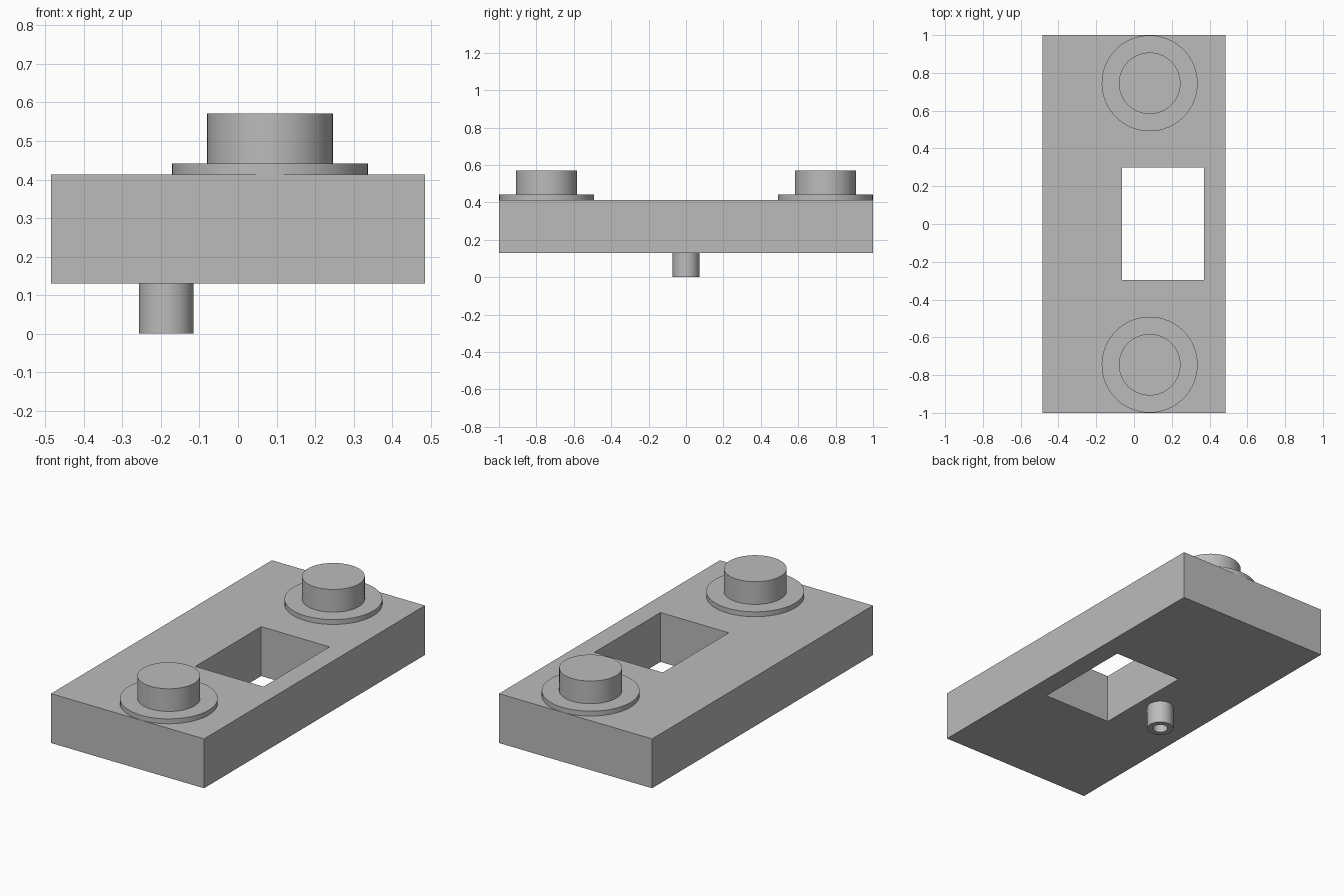
import bpy, bmesh, math
from mathutils import Vector

if "Cube" in bpy.data.objects:
    bpy.data.objects.remove(bpy.data.objects["Cube"], do_unlink=True)

grey = bpy.data.materials.new("plain_grey")
grey.use_nodes = True
colour = (0.5, 0.5, 0.5, 1)
grey.diffuse_color = colour
grey.node_tree.nodes["Principled BSDF"].inputs["Base Color"].default_value = colour

BOTTOM, TOP = 0.13, 0.413


def finish(name, bm, smooth=False):
    bmesh.ops.recalc_face_normals(bm, faces=bm.faces)
    mesh = bpy.data.meshes.new(name)
    bm.to_mesh(mesh)
    bm.free()
    mesh.materials.append(grey)
    obj = bpy.data.objects.new(name, mesh)
    bpy.context.collection.objects.link(obj)
    if smooth:
        bpy.ops.object.select_all(action='DESELECT')
        obj.select_set(True)
        bpy.context.view_layer.objects.active = obj
        bpy.ops.object.shade_smooth_by_angle(angle=math.radians(30))


def rectangle(x0, x1, y0, y1):
    return [(x0, y0), (x1, y0), (x1, y1), (x0, y1)]


def circle(x, y, r, n=64):
    return [(x + r * math.cos(i * math.tau / n), y + r * math.sin(i * math.tau / n))
            for i in range(n)]


def prism(name, outer, z0, z1, inner=None, smooth=False):
    """Extrude an outline upwards, with an optional through opening."""
    bm = bmesh.new()
    n = len(outer)

    def ring(points, z):
        return [bm.verts.new((x, y, z)) for x, y in points]

    def bridge(a, b):
        for i in range(n):
            j = (i + 1) % n
            bm.faces.new((a[i], a[j], b[j], b[i]))

    low, high = ring(outer, z0), ring(outer, z1)
    bridge(low, high)
    if inner:
        hole_low, hole_high = ring(inner, z0), ring(inner, z1)
        bridge(hole_low, hole_high)
        bridge(low, hole_low)
        bridge(high, hole_high)
    else:
        bm.faces.new(low)
        bm.faces.new(high)
    finish(name, bm, smooth)


# Plate with a rectangular window
prism("base_plate", rectangle(-0.485, 0.485, -1, 1), BOTTOM, TOP,
      inner=rectangle(-0.063, 0.37, -0.297, 0.3))

# Flanged studs at both ends
for end, y in (("front", -0.745), ("back", 0.745)):
    prism(end + "_flange", circle(0.083, y, 0.254), TOP, 0.441, smooth=True)
    prism(end + "_stud", circle(0.083, y, 0.163), 0.441, 0.571, smooth=True)

# Hollow pin underneath
prism("hollow_pin", circle(-0.186, 0, 0.071), 0, BOTTOM,
      inner=circle(-0.186, 0, 0.04), smooth=True)
